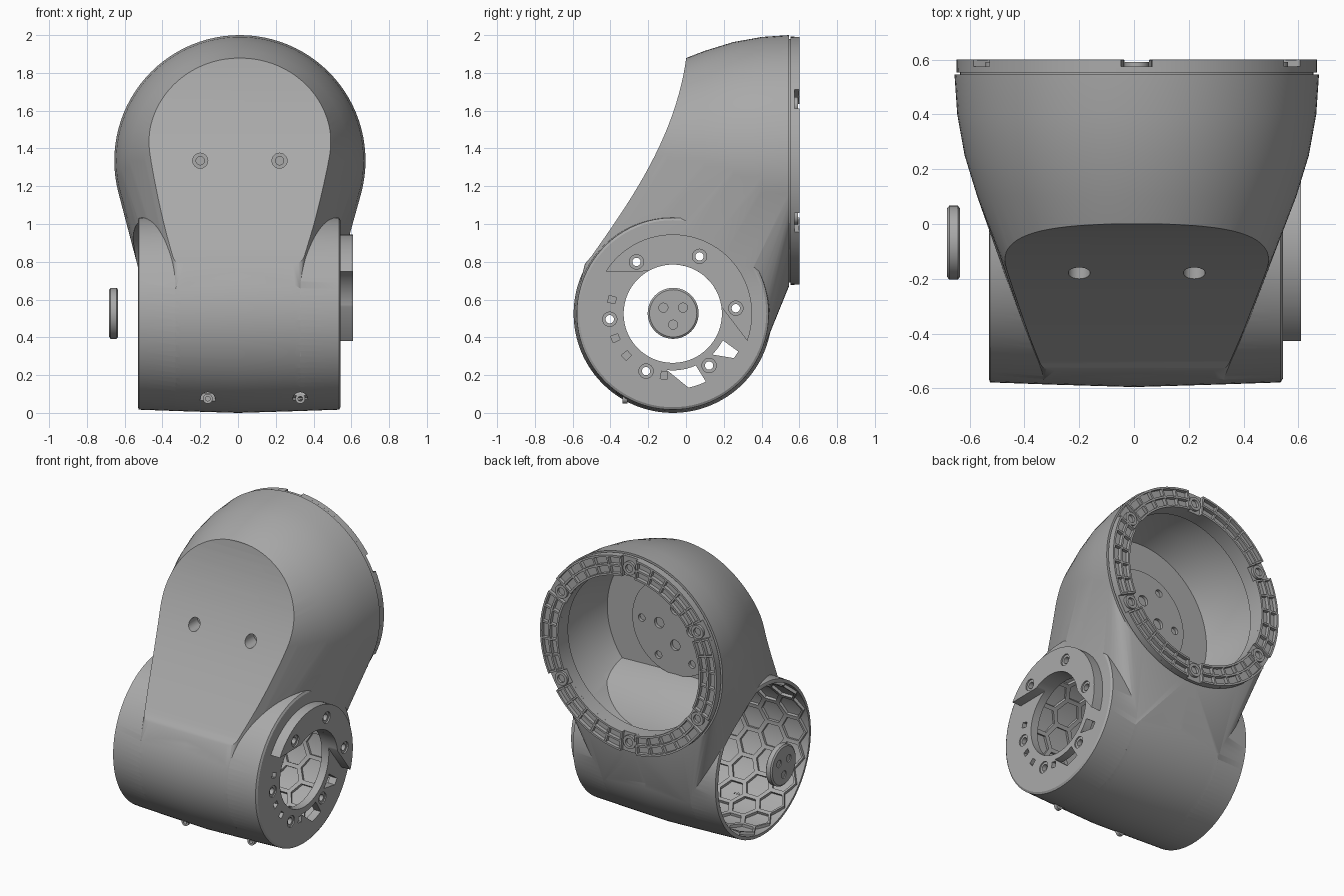
import bpy, bmesh
from math import sin, cos, pi, radians, sqrt
from mathutils import Vector
from mathutils.geometry import interpolate_bezier

if "Cube" in bpy.data.objects:
    bpy.data.objects.remove(bpy.data.objects["Cube"])

grey = bpy.data.materials.new("matte_grey")
grey.use_nodes = True
grey.diffuse_color = (0.4, 0.4, 0.4, 1)
grey.node_tree.nodes["Principled BSDF"].inputs["Base Color"].default_value = (0.4, 0.4, 0.4, 1)


# Frames: angle, radius and height along an axis become a point
def along_x(cy, cz):
    return lambda a, r, h: (h, cy + r * cos(a), cz + r * sin(a))


def along_y(cx, cz):
    return lambda a, r, h: (cx + r * cos(a), h, cz + r * sin(a))


BARREL = along_x(-0.07, 0.525)
MOUTH = along_y(0.01, 1.335)


def finish(bm, name):
    bmesh.ops.recalc_face_normals(bm, faces=bm.faces)
    mesh = bpy.data.meshes.new(name)
    bm.to_mesh(mesh)
    bm.free()
    mesh.materials.append(grey)
    obj = bpy.data.objects.new(name, mesh)
    bpy.context.collection.objects.link(obj)
    return obj


def revolve(bm, frame, profile, hollow=False, segs=96):
    rings = [[bm.verts.new(frame(2 * pi * i / segs, r, h)) for i in range(segs)]
             for r, h in profile]
    pairs = list(zip(rings, rings[1:]))
    if hollow:
        pairs.append((rings[-1], rings[0]))
    else:
        bm.faces.new(rings[0])
        bm.faces.new(rings[-1])
    for p, q in pairs:
        for i in range(segs):
            j = (i + 1) % segs
            bm.faces.new((p[i], p[j], q[j], q[i]))


def rod(bm, frame, r, h0, h1, segs=24):
    revolve(bm, frame, [(r, h0), (r, h1)], segs=segs)


def arc_block(bm, frame, r0, r1, inner, outer, h0, h1, steps=16):
    loops = []
    for i in range(steps + 1):
        t = i / steps
        a, b = (radians(s + (e - s) * t) for s, e in (inner, outer))
        loops.append([bm.verts.new(frame(*p)) for p in
                      ((a, r0, h0), (b, r1, h0), (b, r1, h1), (a, r0, h1))])
    bm.faces.new(loops[0])
    bm.faces.new(loops[-1])
    for p, q in zip(loops, loops[1:]):
        for k in range(4):
            bm.faces.new((p[k], p[(k + 1) % 4], q[(k + 1) % 4], q[k]))


def prism_x(bm, outline, x0, x1):
    ends = [[bm.verts.new((x, y, z)) for y, z in outline] for x in (x0, x1)]
    for e in ends:
        bm.faces.new(e)
    n = len(outline)
    for i in range(n):
        j = (i + 1) % n
        bm.faces.new((ends[0][i], ends[0][j], ends[1][j], ends[1][i]))


def boolean(obj, tool, operation):
    mod = obj.modifiers.new("cut", "BOOLEAN")
    mod.operation, mod.object, mod.solver = operation, tool, "EXACT"
    apply(obj, mod)
    bpy.data.objects.remove(tool)


def apply(obj, mod):
    with bpy.context.temp_override(object=obj, active_object=obj):
        bpy.ops.object.modifier_apply(modifier=mod.name)


def cut(obj, build):
    bm = bmesh.new()
    build(bm)
    boolean(obj, finish(bm, "cutter"), "DIFFERENCE")


# Rounded head blended down into the barrel
bm = bmesh.new()
for y, r in ((0.545, 0.665), (0.4, 0.655), (0.25, 0.628), (0.1, 0.582),
             (0, 0.54), (-0.1, 0.505), (-0.2, 0.46), (-0.3, 0.4)):
    for i in range(96):
        bm.verts.new(MOUTH(2 * pi * i / 96, r, y))
for x in (-0.33, 0.33):
    for i in range(96):
        bm.verts.new(BARREL(2 * pi * i / 96, 0.515, x))
hull = bmesh.ops.convex_hull(bm, input=bm.verts)
bmesh.ops.delete(bm, geom=list({g for g in hull["geom_interior"] + hull["geom_unused"]
                                if isinstance(g, bmesh.types.BMVert)}), context="VERTS")
shell = finish(bm, "joint_shell")

# Curved front cut
bm = bmesh.new()
curve = interpolate_bezier(Vector((0, 1.87)), Vector((-0.06, 1.45)),
                           Vector((-0.3, 1.115)), Vector((-0.5, 0.83)), 28)
prism_x(bm, [(0, 2.2)] + [tuple(p) for p in curve] +
        [(-0.7, 0.6), (-0.7, -0.2), (0.7, -0.2), (0.7, 2.2)], -1, 1)
boolean(shell, finish(bm, "front_cutter"), "INTERSECT")

# Head cavity with a lip at the mouth
cut(shell, lambda b: revolve(b, MOUTH, [(0.52, 0.08), (0.575, 0.25), (0.59, 0.44),
                                        (0.56, 0.46), (0.56, 0.5), (0.535, 0.5), (0.535, 0.7)]))

# Crowned barrel, bored from one end with a window in the other
bm = bmesh.new()
revolve(bm, BARREL, [(0.495, -0.53), (0.508, -0.525), (0.516, -0.3), (0.525, 0),
                     (0.516, 0.3), (0.508, 0.535), (0.495, 0.543)])
boolean(shell, finish(bm, "barrel"), "UNION")
cut(shell, lambda b: revolve(b, BARREL, [(0.485, -0.7), (0.485, 0.49),
                                         (0.26, 0.49), (0.26, 0.7)]))


# Front bolt holes and bottom screw notches
def front_holes(b):
    for x in (-0.2, 0.22):
        f = along_y(x, 1.335)
        revolve(b, f, [(0.04, -0.5), (0.04, -0.09), (0.022, -0.09), (0.022, 0.2)], segs=24)


def notches(b):
    for x in (-0.16, 0.33):
        outline = [(x + 0.04 * cos(pi * i / 10), 0.07 + 0.04 * sin(pi * i / 10))
                   for i in range(11)] + [(x - 0.04, -0.1), (x + 0.04, -0.1)]
        ends = [[b.verts.new((px, y, pz)) for px, pz in outline] for y in (-0.6, -0.31)]
        b.faces.new(ends[0])
        b.faces.new(ends[1])
        for i in range(13):
            j = (i + 1) % 13
            b.faces.new((ends[0][i], ends[0][j], ends[1][j], ends[1][i]))


cut(shell, front_holes)
cut(shell, notches)

bm = bmesh.new()
for x in (-0.16, 0.33):
    revolve(bm, along_y(x, 0.075), [(0.026, -0.31), (0.026, -0.335), (0.012, -0.335),
                                    (0.012, -0.31)], True, 20)
screws = finish(bm, "notch_screws")

# Raised side flange with pointed ends
bm = bmesh.new()
arc_block(bm, BARREL, 0.26, 0.42, (8, 120), (-20, 148), 0.53, 0.61, 40)
flange = finish(bm, "side_flange")
bolt_angles = [radians(5 + 60 * k) for k in range(6)]


def bolt_frame(a):
    return along_x(-0.07 + 0.335 * cos(a), 0.525 + 0.335 * sin(a))


def bolt_holes(b):
    for a in bolt_angles:
        rod(b, bolt_frame(a), 0.038, 0.4, 0.7)


def plate_slots(b):
    bolt_holes(b)
    for a in (167, 203, 222, 262):
        arc_block(b, BARREL, 0.31, 0.35, (a - 3, a + 3), (a - 3, a + 3), 0.51, 0.6, 2)
    for a0, a1, b0, b1 in ((-46, -28, -36, -30), (-96, -66, -78, -64)):
        arc_block(b, BARREL, 0.3, 0.4, (a0, a1), (b0, b1), 0.4, 0.6, 6)


cut(flange, bolt_holes)
cut(shell, plate_slots)

bm = bmesh.new()
for k, a in enumerate(bolt_angles):
    top = 0.6 if k < 3 else 0.535
    revolve(bm, bolt_frame(a), [(0.038, 0.49), (0.038, top), (0.022, top), (0.022, 0.49)], True, 24)
bushes = finish(bm, "side_bolt_bushes")

# Honeycomb ribs lining the bore
bm = bmesh.new()
count, radius = 18, 0.487
pitch = 2 * pi * radius / count
for row in range(7):
    for col in range(count):
        rings = []
        for size in (pitch / sqrt(3), pitch / sqrt(3) * 0.84):
            rings.append([bm.verts.new(BARREL(
                ((col + row % 2 / 2) * pitch + size * sin(pi * k / 3)) / radius, radius,
                -0.42 + row * pitch * sqrt(3) / 2 + size * cos(pi * k / 3)))
                for k in range(6)])
        for k in range(6):
            j = (k + 1) % 6
            bm.faces.new((rings[0][k], rings[0][j], rings[1][j], rings[1][k]))
bmesh.ops.remove_doubles(bm, verts=bm.verts, dist=0.001)
bmesh.ops.delete(bm, geom=[f for f in bm.faces if f.calc_center_median().x > 0.49], context="FACES")
honeycomb = finish(bm, "honeycomb_lining")
mod = honeycomb.modifiers.new("depth", "SOLIDIFY")
mod.thickness, mod.offset = 0.04, 0
apply(honeycomb, mod)

# Mouth ring: base, broken ribs and bolt bosses
bm = bmesh.new()
revolve(bm, MOUTH, [(0.525, 0.49), (0.645, 0.535), (0.645, 0.553), (0.657, 0.553),
                    (0.657, 0.575), (0.525, 0.575)], True)
for k in range(6):
    mid = 60 * k
    for r in (0.525, 0.585, 0.644):
        arc_block(bm, MOUTH, r, r + 0.013, (mid - 25, mid + 25), (mid - 25, mid + 25), 0.57, 0.6)
    for d in (-25, -15, -5, 5, 15, 24):
        span = (mid + d, mid + d + 1.2)
        arc_block(bm, MOUTH, 0.53, 0.65, span, span, 0.57, 0.598, 1)
    a = radians(mid + 30)
    revolve(bm, along_y(0.01 + 0.585 * cos(a), 1.335 + 0.585 * sin(a)),
            [(0.045, 0.57), (0.045, 0.592), (0.026, 0.592), (0.026, 0.57)], True, 24)
ring = finish(bm, "mouth_ring")

# Round mounting boss inside the head
bm = bmesh.new()
rod(bm, MOUTH, 0.32, 0.06, 0.1, 64)
boss = finish(bm, "inner_boss")


def boss_holes(b):
    for n, r, size in ((6, 0.25, 0.025), (4, 0.12, 0.035)):
        for k in range(n):
            a = 2 * pi * k / n
            rod(b, along_y(0.01 + r * cos(a), 1.335 + r * sin(a)), size, 0.07, 0.2)


cut(boss, boss_holes)

# Separate end cap with three holes
bm = bmesh.new()
CAP = along_x(-0.068, 0.527)
revolve(bm, CAP, [(0.125, -0.682), (0.135, -0.674), (0.135, -0.643), (0.125, -0.635)], segs=48)
cap = finish(bm, "end_cap")


def cap_holes(b):
    for k in range(3):
        a = radians(30 + 120 * k)
        rod(b, along_x(-0.068 + 0.06 * cos(a), 0.527 + 0.06 * sin(a)), 0.024, -0.67, -0.5)
        rod(b, along_x(-0.068 + 0.06 * cos(a), 0.527 + 0.06 * sin(a)), 0.0245, -0.8, -0.675)
        m = 90 + 120 * k
        arc_block(b, CAP, 0.085, 0.112, (m - 8, m + 8), (m - 24, m + 24), -0.64, -0.6, 6)


cut(cap, cap_holes)

# Smooth shading with sharp edges kept
bpy.ops.object.select_all(action="DESELECT")
for obj in (shell, screws, flange, bushes, honeycomb, ring, boss, cap):
    obj.select_set(True)
    bpy.context.view_layer.objects.active = obj
bpy.ops.object.shade_smooth_by_angle(angle=radians(28))
